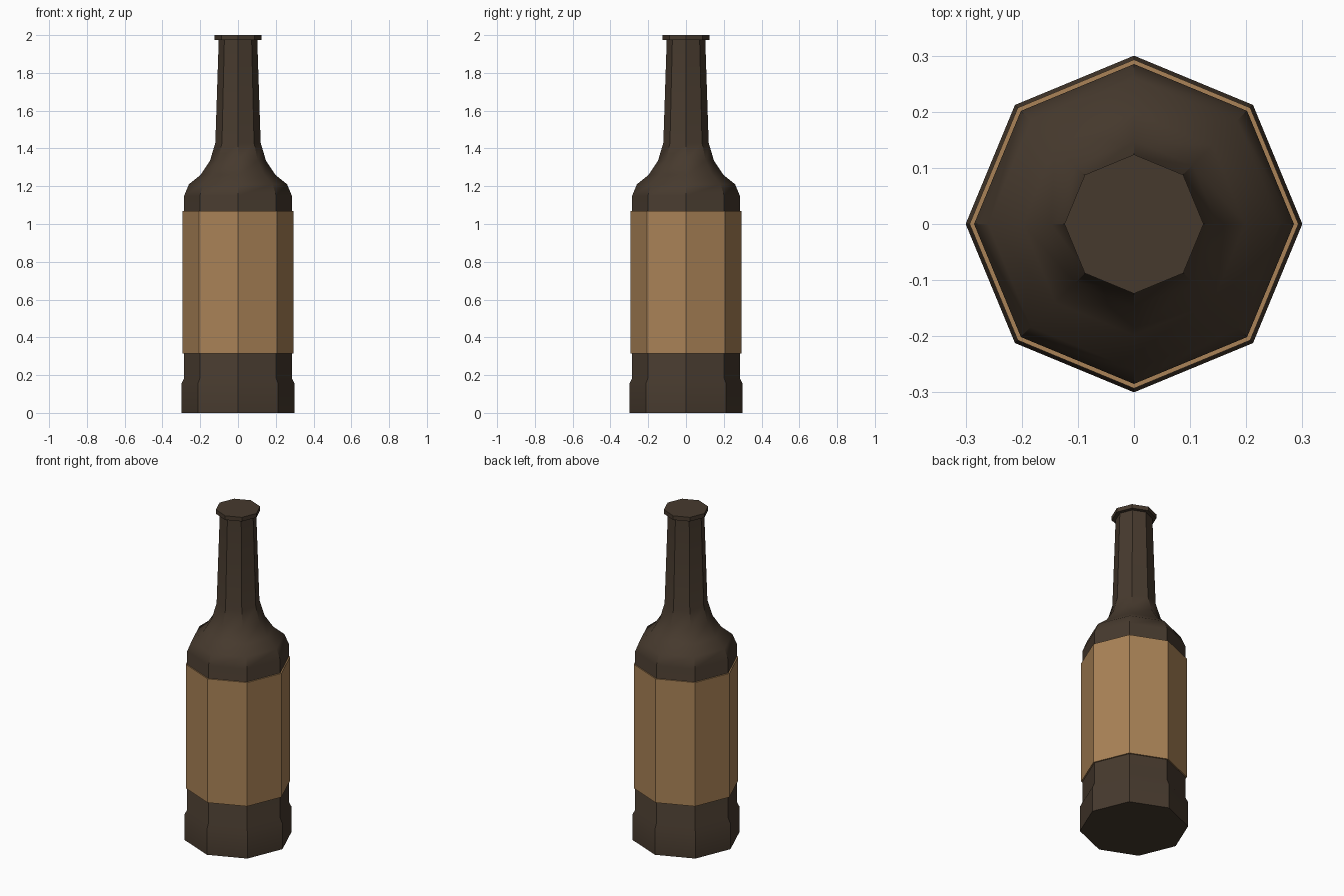
import bpy, bmesh, math

if "Cube" in bpy.data.objects:
    bpy.data.objects.remove(bpy.data.objects["Cube"])

SIDES = 8


def material(name, rgb):
    m = bpy.data.materials.new(name)
    m.diffuse_color = (*rgb, 1)
    m.use_nodes = True
    m.node_tree.nodes["Principled BSDF"].inputs["Base Color"].default_value = m.diffuse_color
    return m


def lathe(name, profile, mat, closed_loop=False):
    """Revolve (radius, z) points into an eight-sided solid."""
    bm = bmesh.new()
    rings = []
    for r, z in profile:
        rings.append([bm.verts.new((r * math.cos(2 * math.pi * i / SIDES),
                                    r * math.sin(2 * math.pi * i / SIDES), z))
                      for i in range(SIDES)])
    pairs = list(zip(rings, rings[1:]))
    if closed_loop:
        pairs.append((rings[-1], rings[0]))
    for a, b in pairs:
        for i in range(SIDES):
            j = (i + 1) % SIDES
            bm.faces.new((a[i], a[j], b[j], b[i]))
    if not closed_loop:
        bm.faces.new(rings[0][::-1])
        bm.faces.new(rings[-1])
    bmesh.ops.recalc_face_normals(bm, faces=bm.faces)
    mesh = bpy.data.meshes.new(name)
    bm.to_mesh(mesh)
    bm.free()
    mesh.materials.append(mat)
    ob = bpy.data.objects.new(name, mesh)
    bpy.context.collection.objects.link(ob)
    bpy.ops.object.select_all(action='DESELECT')
    ob.select_set(True)
    bpy.context.view_layer.objects.active = ob
    bpy.ops.object.shade_smooth_by_angle(angle=math.radians(40))
    return ob


glass = material("dark_brown_glass", (0.062, 0.042, 0.027))
paper = material("tan_paper", (0.40, 0.225, 0.095))

# Bottle: heel, body, shoulder, neck and lip
lathe("bottle", [(0.30, 0), (0.30, 0.155), (0.285, 0.185), (0.285, 1.15),
                 (0.26, 1.21), (0.198, 1.26), (0.148, 1.335), (0.12, 1.43),
                 (0.102, 1.975), (0.124, 1.975), (0.124, 2.0)], glass)

# Label: thin band wrapped around the body
lathe("label", [(0.284, 0.315), (0.293, 0.315), (0.293, 1.07), (0.284, 1.07)],
      paper, closed_loop=True)
